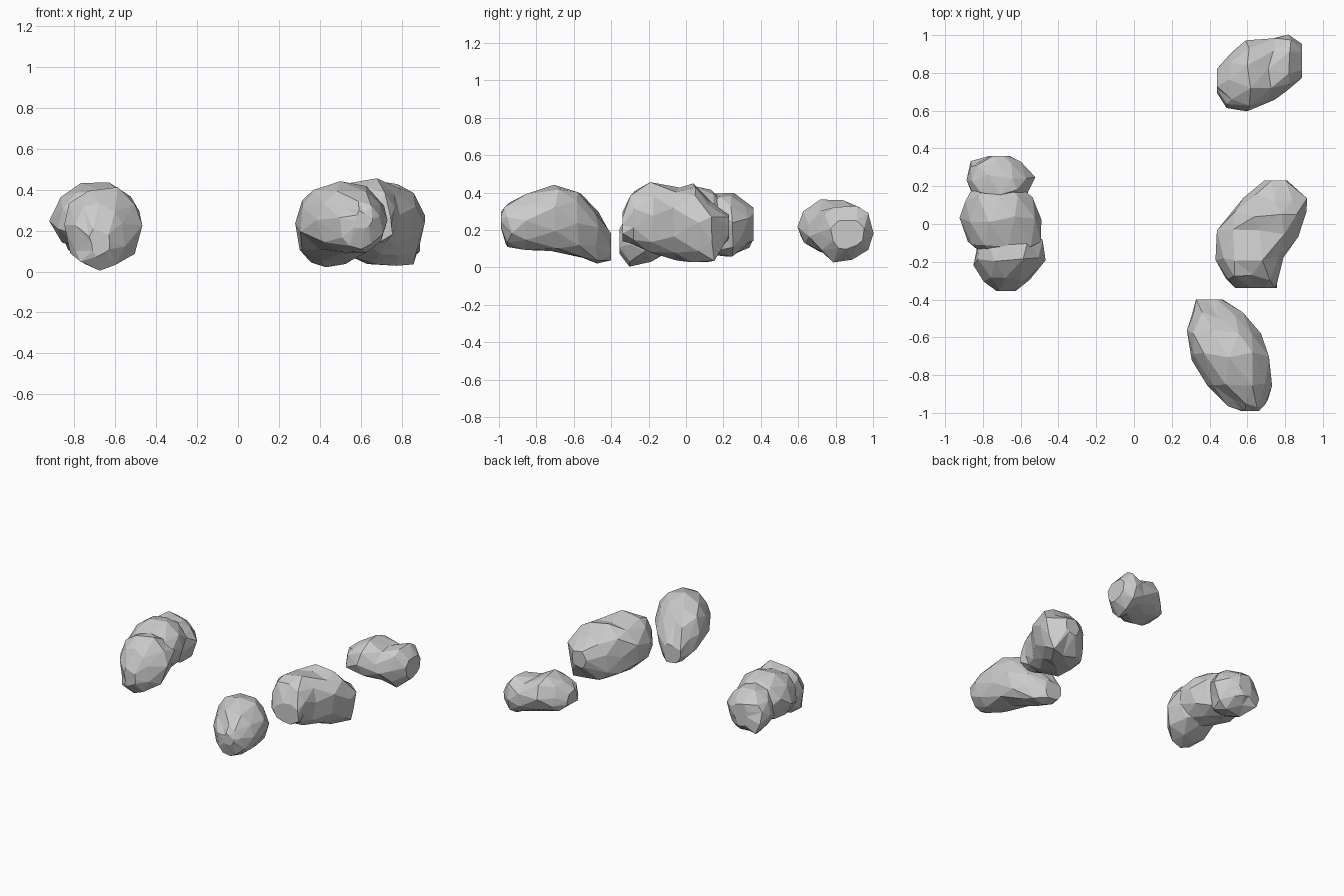
import bpy, bmesh, math, random

cube = bpy.data.objects.get("Cube")
if cube:
    bpy.data.objects.remove(cube)

stone = bpy.data.materials.new("light_grey_stone")
stone.use_nodes = True
GREY = (0.6, 0.6, 0.6, 1)
stone.diffuse_color = GREY
stone.node_tree.nodes["Principled BSDF"].inputs["Base Color"].default_value = GREY

SIDES = 10


def rounded(value):
    """Slightly squared-off circle coordinate."""
    return math.copysign(abs(value) ** 0.85, value)


def boulder(name, stations, along_x=False, seed=1, rough=0.014):
    """Faceted rock lofted through stations (position, side min, side max, bottom, top)."""
    rng = random.Random(seed)
    bm = bmesh.new()
    rings = []
    for row, (pos, low, high, bottom, top) in enumerate(stations):
        end = row in (0, len(stations) - 1)
        ring = []
        for k in range(SIDES):
            angle = math.tau * (k + (row % 2) / 2) / SIDES
            side = (low + high) / 2 + (high - low) / 2 * rounded(math.cos(angle))
            z = (bottom + top) / 2 + (top - bottom) / 2 * rounded(math.sin(angle))
            p = pos + (0 if end else rng.uniform(-rough, rough) * 1.5)
            side += rng.uniform(-rough, rough)
            z = max(0, z + rng.uniform(-rough, rough))
            ring.append(bm.verts.new((p, side, z) if along_x else (side, p, z)))
        rings.append(ring)
    # Staggered triangles between neighbouring rings
    for row, (a, b) in enumerate(zip(rings, rings[1:])):
        for k in range(SIDES):
            n = (k + 1) % SIDES
            if row % 2 == 0:
                bm.faces.new((a[k], a[n], b[k]))
                bm.faces.new((a[n], b[n], b[k]))
            else:
                bm.faces.new((a[k], a[n], b[n]))
                bm.faces.new((a[k], b[n], b[k]))
    bm.faces.new(rings[0])
    bm.faces.new(rings[-1])
    bmesh.ops.recalc_face_normals(bm, faces=bm.faces)
    mesh = bpy.data.meshes.new(name)
    bm.to_mesh(mesh)
    bm.free()
    mesh.materials.append(stone)
    obj = bpy.data.objects.new(name, mesh)
    bpy.context.collection.objects.link(obj)
    return obj


# Lumpy rock standing alone, made of three merged lumps
boulder("lumpy_rock_front", [
    (-.355, -.73, -.62, .08, .2), (-.3, -.81, -.55, .01, .33),
    (-.2, -.86, -.48, .02, .41), (-.1, -.84, -.49, .08, .4),
    (0, -.78, -.6, .15, .32)], seed=3)
boulder("lumpy_rock_middle", [
    (-.17, -.8, -.55, .15, .33), (-.1, -.88, -.475, .1, .4),
    (.03, -.91, -.485, .09, .43), (.13, -.89, -.54, .1, .42),
    (.2, -.84, -.6, .15, .34)], seed=5)
boulder("lumpy_rock_back", [
    (.08, -.82, -.6, .12, .33), (.16, -.87, -.55, .07, .4),
    (.24, -.88, -.535, .06, .4), (.32, -.87, -.59, .1, .35),
    (.36, -.77, -.67, .15, .31)], seed=8)

# Long rock at the front
boulder("front_rock", [
    (-.99, .57, .66, .2, .29), (-.95, .5, .7, .11, .33),
    (-.85, .39, .735, .1, .39), (-.7, .31, .71, .08, .435),
    (-.57, .29, .66, .04, .41), (-.48, .3, .58, .02, .31),
    (-.4, .33, .48, .05, .18)], seed=12)

# Large rock in the middle of the row
boulder("middle_rock", [
    (-.34, .55, .76, .15, .29), (-.29, .49, .77, .12, .42),
    (-.19, .43, .8, .08, .45), (-.05, .43, .87, .05, .43),
    (.05, .5, .9, .015, .45), (.14, .58, .91, .02, .37),
    (.23, .69, .82, .15, .29)], seed=21)

# Small rock at the back, running sideways
boulder("back_rock", [
    (.44, .69, .82, .15, .26), (.5, .62, .9, .11, .31),
    (.61, .6, .96, .08, .36), (.73, .65, .99, .08, .32),
    (.82, .71, .99, .03, .34), (.89, .78, .95, .1, .26)],
    along_x=True, seed=30)
